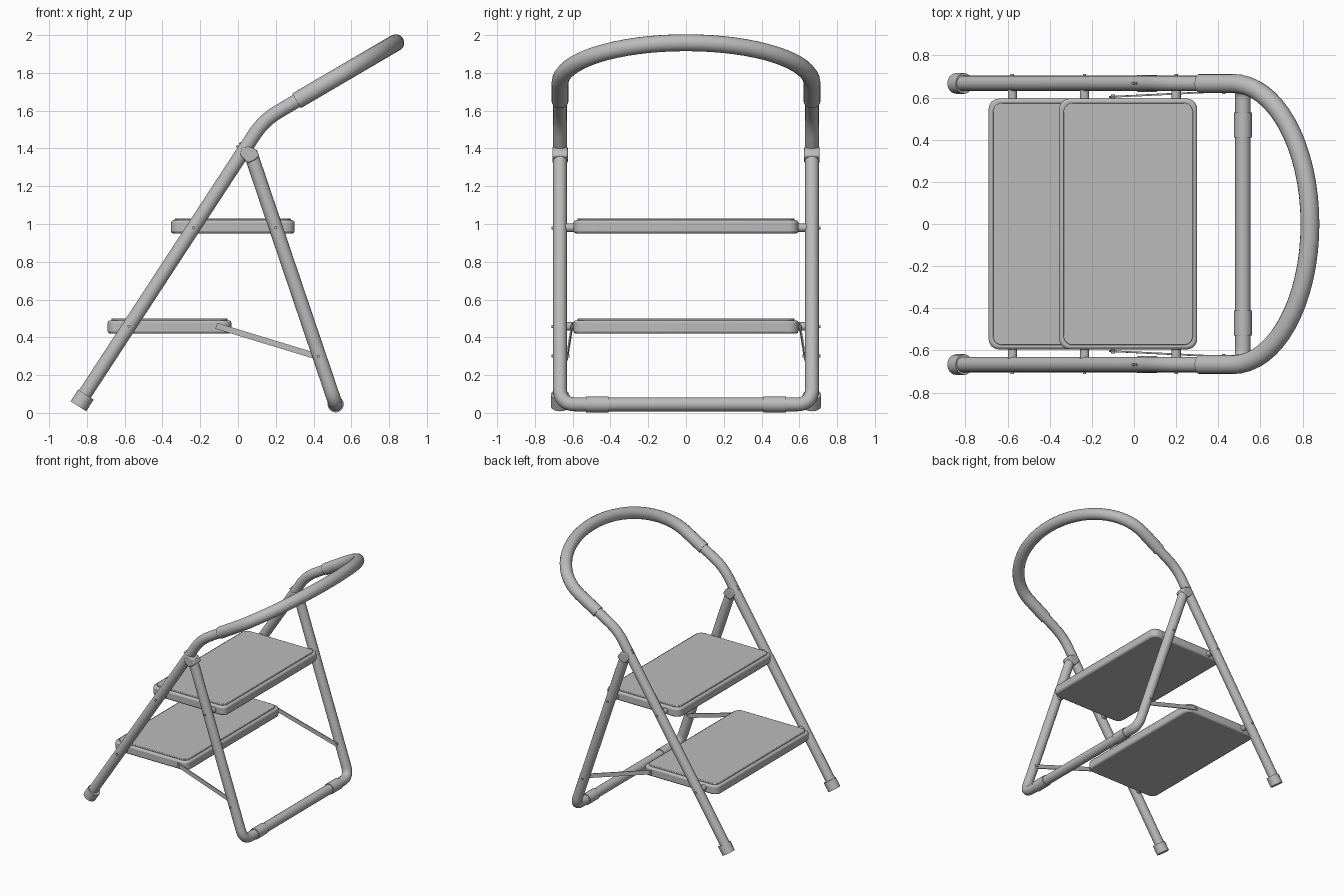
import bpy, bmesh, math
from mathutils import Vector

cube = bpy.data.objects.get("Cube")
if cube:
    bpy.data.objects.remove(cube, do_unlink=True)

grey = bpy.data.materials.new("light grey")
grey.use_nodes = True
grey.diffuse_color = (0.5, 0.5, 0.5, 1)
grey.node_tree.nodes["Principled BSDF"].inputs["Base Color"].default_value = (0.5, 0.5, 0.5, 1)

SIDE = 0.667     # distance of each tube frame from the centre plane
TUBE = 0.037     # frame tube radius


def finish(obj, angle=35):
    obj.data.materials.clear()
    obj.data.materials.append(grey)
    bpy.ops.object.select_all(action='DESELECT')
    obj.select_set(True)
    bpy.context.view_layer.objects.active = obj
    bpy.ops.object.shade_smooth_by_angle(angle=math.radians(angle))
    return obj


def fillet(points, trim):
    """Round the inner corners of a polyline."""
    pts = [Vector(p) for p in points]
    out = [pts[0]]
    for a, c, b in zip(pts, pts[1:], pts[2:]):
        p, q = c + (a - c).normalized() * trim, c + (b - c).normalized() * trim
        for i in range(9):
            t = i / 8
            out.append(p * (1 - t) ** 2 + c * 2 * t * (1 - t) + q * t * t)
    return out + [pts[-1]]


def tube(name, points, radius):
    curve = bpy.data.curves.new(name, 'CURVE')
    curve.dimensions = '3D'
    curve.bevel_depth = radius
    curve.bevel_resolution = 6
    curve.use_fill_caps = True
    spline = curve.splines.new('POLY')
    spline.points.add(len(points) - 1)
    for sp, p in zip(spline.points, points):
        sp.co = (*p, 1)
    obj = bpy.data.objects.new(name, curve)
    bpy.context.collection.objects.link(obj)
    bpy.ops.object.select_all(action='DESELECT')
    obj.select_set(True)
    bpy.context.view_layer.objects.active = obj
    bpy.ops.object.convert(target='MESH')
    return finish(bpy.context.object)


def prism(name, outline, offset, bevel=0.0):
    """Extrude a planar outline by an offset vector."""
    bm = bmesh.new()
    face = bm.faces.new([bm.verts.new(p) for p in outline])
    ext = bmesh.ops.extrude_face_region(bm, geom=[face])
    verts = [v for v in ext["geom"] if isinstance(v, bmesh.types.BMVert)]
    bmesh.ops.translate(bm, verts=verts, vec=offset)
    bmesh.ops.recalc_face_normals(bm, faces=bm.faces)
    mesh = bpy.data.meshes.new(name)
    bm.to_mesh(mesh)
    bm.free()
    obj = bpy.data.objects.new(name, mesh)
    bpy.context.collection.objects.link(obj)
    if bevel:
        mod = obj.modifiers.new("soft edge", 'BEVEL')
        mod.width, mod.segments = bevel, 2
        mod.limit_method = 'ANGLE'
    return finish(obj)


def slab(name, x0, x1, half_y, z0, z1, corner, bevel):
    """Plate with rounded corners in plan."""
    outline = []
    for k, (cx, cy) in enumerate(((x1 - corner, half_y - corner), (x0 + corner, half_y - corner),
                                  (x0 + corner, corner - half_y), (x1 - corner, corner - half_y))):
        for i in range(7):
            a = math.pi / 2 * (k + i / 6)
            outline.append((cx + corner * math.cos(a), cy + corner * math.sin(a), z0))
    return prism(name, outline, (0, 0, z1 - z0), bevel)


# Treads: shallow tray with a thin raised pad
for name, x0, z0 in (("lower", -0.69, 0.42), ("upper", -0.355, 0.95)):
    x1 = x0 + 0.655
    slab(name + "_tread", x0, x1, 0.595, z0, z0 + 0.07, 0.05, 0.012)
    slab(name + "_tread_pad", x0 + 0.02, x1 - 0.02, 0.575, z0 + 0.06, z0 + 0.08, 0.045, 0.004)

# Padded hand loop, lying in a sloping plane
def on_loop(x, y):
    return Vector((x, y, 1.652 + 0.586 * (x - 0.31)))

loop = [on_loop(0.31, -SIDE)]
for i in range(33):
    a = math.pi * (i / 32 - 0.5)
    loop.append(on_loop(0.47 + 0.365 * math.cos(a), SIDE * math.sin(a)))
loop.append(on_loop(0.31, SIDE))
tube("hand_grip", loop, 0.045)

# Rear leg: one U-shaped tube with sleeves on the floor bar
top, corner = (0.065, 1.38), (0.517, 0.045)
tube("rear_leg", fillet([(top[0], -SIDE, top[1]), (corner[0], -SIDE, corner[1]),
                         (corner[0], SIDE, corner[1]), (top[0], SIDE, top[1])], 0.085), TUBE)

for s, label in ((1, "left"), (-1, "right")):
    y = s * SIDE

    # Front rail with a bend into the grip, and its foot
    tube("front_rail_" + label,
         fillet([(-0.83, y, 0.07), (0.136, y, 1.549), on_loop(0.36, y)], 0.09), TUBE)
    tube("foot_cap_" + label, [(-0.845, y, 0.035), (-0.805, y, 0.097)], 0.049)
    tube("floor_sleeve_" + label,
         [(corner[0], s * 0.41, corner[1]), (corner[0], s * 0.53, corner[1])], 0.043)

    # Hinge bracket at the top of the rear leg
    outline = [(0.01, 1.365), (0.022, 1.405), (0.055, 1.41), (0.095, 1.395),
               (0.115, 1.36), (0.085, 1.335), (0.05, 1.322)]
    prism("hinge_bracket_" + label, [(x, y - 0.041, z) for x, z in outline],
          (0, 0.082, 0), 0.008)
    for i, d in enumerate((-0.008, 0.008)):
        tube(f"rail_rivet_{label}_{i}", [(0.036 + d, y, 1.396 + d),
                                         (0.0 + d, y, 1.422 + d)], 0.006)

    # Spacers and pins carrying the treads
    for part, x, z in (("lower_front", -0.577, 0.458), ("upper_front", -0.235, 0.98),
                       ("upper_rear", 0.2, 0.98)):
        tube(f"{part}_spacer_{label}", [(x, s * 0.585, z), (x, s * 0.645, z)], 0.022)
        tube(f"{part}_pin_{label}", [(x, s * 0.6, z), (x, s * 0.712, z)], 0.008)

    # Flat strut from the lower tread to the rear leg
    a, b = Vector((-0.115, s * 0.599, 0.461)), Vector((0.44, s * 0.626, 0.292))
    up = Vector((b.z - a.z, 0, a.x - b.x)).normalized() * 0.016
    prism("strut_" + label, [a + up, b + up, b - up, a - up], (0, s * 0.008, 0))
    tube("strut_front_pin_" + label, [(-0.1, s * 0.585, 0.456), (-0.1, s * 0.614, 0.456)], 0.009)
    tube("strut_rear_pin_" + label, [(0.425, s * 0.618, 0.3), (0.425, s * 0.712, 0.3)], 0.008)
